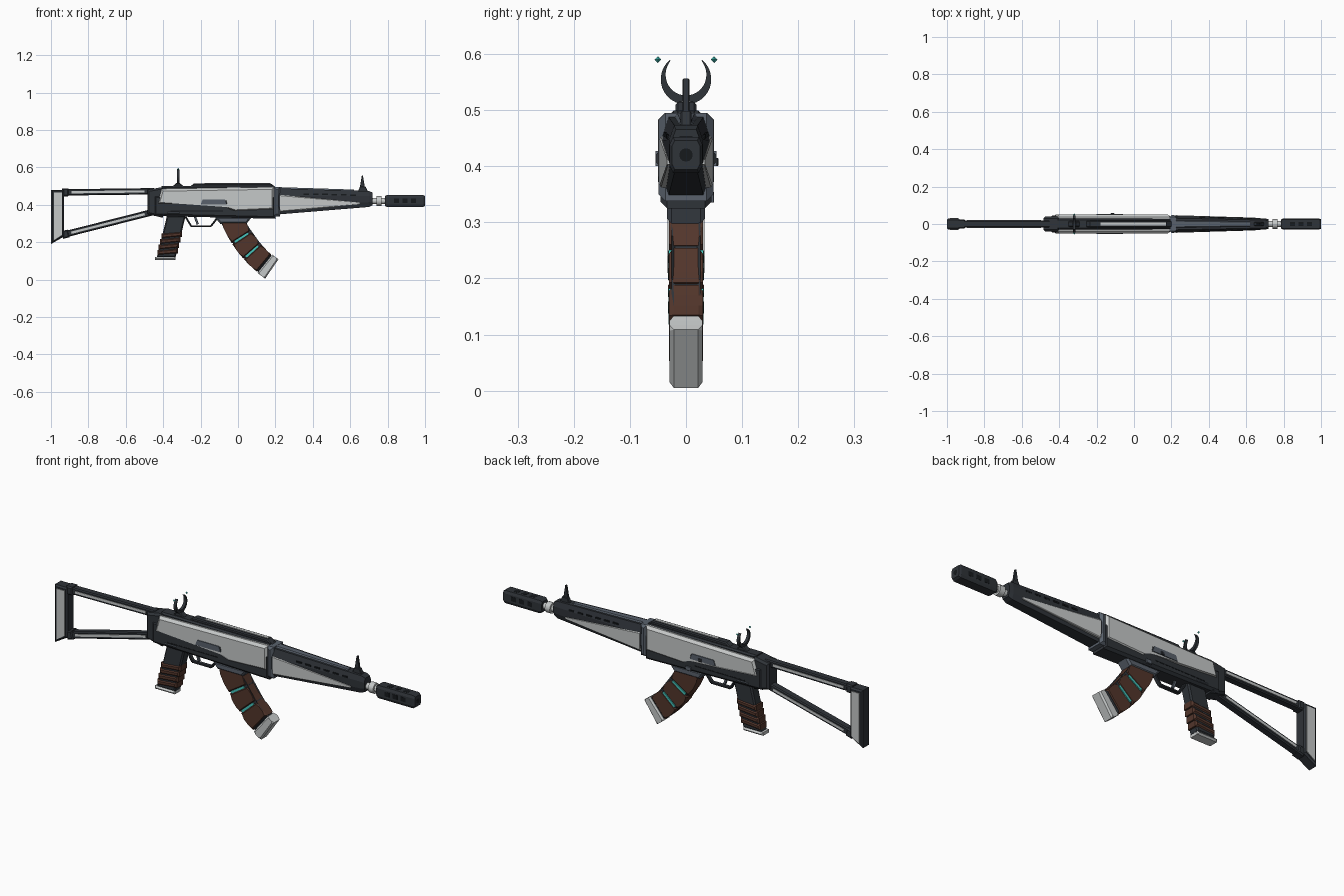
import bpy, bmesh, math
from mathutils import Vector

if "Cube" in bpy.data.objects:
    bpy.data.objects.remove(bpy.data.objects["Cube"], do_unlink=True)

# Shared landmarks: body half width, bore height, body top, fore-end limits
BODY, BORE, TOP = 0.045, 0.42, 0.495
FORE_START, FORE_END = 0.2, 0.72
SIGHT_X = -0.32


def material(name, *rgb):
    m = bpy.data.materials.new(name)
    m.use_nodes = True
    m.diffuse_color = (*rgb, 1)
    m.node_tree.nodes["Principled BSDF"].inputs["Base Color"].default_value = (*rgb, 1)
    return m


DARK = material("charcoal metal", 0.028, 0.033, 0.04)
BLACK = material("black recess", 0.008, 0.01, 0.012)
SLATE = material("slate metal", 0.1, 0.12, 0.15)
LIGHT = material("light grey shell", 0.56, 0.58, 0.58)
BROWN = material("brown grip", 0.085, 0.036, 0.024)
TEAL = material("teal glow", 0.06, 0.55, 0.5)


def finish(name, bm, mat):
    bmesh.ops.recalc_face_normals(bm, faces=bm.faces)
    mesh = bpy.data.meshes.new(name)
    bm.to_mesh(mesh)
    bm.free()
    mesh.materials.append(mat)
    ob = bpy.data.objects.new(name, mesh)
    bpy.context.collection.objects.link(ob)
    return ob


def bridge(bm, rings):
    """Join equal rings of points into a closed skin and return the two caps."""
    rings = [[bm.verts.new(p) for p in ring] for ring in rings]
    for a, b in zip(rings, rings[1:]):
        for i in range(len(a)):
            bm.faces.new((a[i - 1], a[i], b[i], b[i - 1]))
    return [bm.faces.new(rings[0]), bm.faces.new(rings[-1])]


def prism(name, mat, profile, half, y=0, chamfer=True):
    """Extrude a side profile across the body and chamfer both rims in proportion."""
    bm = bmesh.new()
    caps = bridge(bm, [[(px, y + side * half, pz) for px, pz in profile] for side in (-1, 1)])
    if chamfer:
        rim = [e for cap in caps for e in cap.edges]
        bmesh.ops.bevel(bm, geom=rim, offset=half / 4, segments=1,
                        affect='EDGES', clamp_overlap=True)
    return finish(name, bm, mat)


def wedge(name, mat, x, rear, front, half, **options):
    """Four-sided part: its height range at the rear x and at the front x."""
    (x0, x1), (r0, r1), (f0, f1) = x, rear, front
    return prism(name, mat, [(x0, r0), (x1, f0), (x1, f1), (x0, r1)], half, **options)


def block(name, mat, x, z, half, **options):
    return wedge(name, mat, x, z, z, half, **options)


def inlay(name, mat, x, z, half):
    """Plain bar through the body that shows as a thin plate on both sides."""
    return block(name, mat, x, z, half, chamfer=False)


def beam(name, mat, start, end, thick, half, chamfer=True):
    p, q = Vector(start), Vector(end)
    n = (q - p).orthogonal().normalized() * thick
    return prism(name, mat, [p - n, q - n, q + n, p + n], half, chamfer=chamfer)


def trapezoid(name, mat, x, z, slope, half, **options):
    """Profile whose top is shorter than its base by the slope at each end."""
    (x0, x1), (z0, z1) = x, z
    points = [(x0, z0), (x1, z0), (x1 - slope, z1), (x0 + slope, z1)]
    return prism(name, mat, points, half, **options)


def loft(name, mat, sections, cut=0.3):
    """Sections of chamfered rectangles (x, bottom, top, half width) along x."""
    bm, rings = bmesh.new(), []
    for x, low, high, w in sections:
        c, k = cut * (high - low), w * (1 - cut)
        right = [(k, low), (w, low + c), (w, high - c), (k, high)]
        outline = right + [(-y, z) for y, z in reversed(right)]
        rings.append([(x, y, z) for y, z in outline])
    bridge(bm, rings)
    return finish(name, bm, mat)


def rod(name, mat, x, radius, sides=12):
    bm = bmesh.new()
    angles = [math.tau * i / sides for i in range(sides)]
    bridge(bm, [[(px, radius * math.cos(a), BORE + radius * math.sin(a)) for a in angles]
                for px in x])
    ob = finish(name, bm, mat)
    bpy.context.view_layer.objects.active = ob
    ob.select_set(True)
    bpy.ops.object.shade_smooth_by_angle(angle=math.radians(40))
    ob.select_set(False)


# Shoulder stock: butt frame and two striped tubes
wedge("butt_frame", DARK, x=(-1, -0.93), rear=(0.19, 0.48), front=(0.23, 0.48), half=0.03)
wedge("butt_side_panel", LIGHT, x=(-0.985, -0.94), rear=(0.21, 0.465), front=(0.24, 0.465),
      half=0.033, chamfer=False)
for place, start, end in (("upper", Vector((-0.94, 0.466)), Vector((-0.45, 0.472))),
                          ("lower", Vector((-0.94, 0.238)), Vector((-0.45, 0.362)))):
    beam(place + "_stock_tube", DARK, start, end, thick=0.017, half=0.019)
    beam(place + "_stock_stripe", LIGHT, start.lerp(end, 0.1), end.lerp(start, 0.1),
         thick=0.006, half=0.021, chamfer=False)
    beam(place + "_stock_clamp", DARK, start, start.lerp(end, 0.07), thick=0.021, half=0.024)

# Receiver: dark lower body under a light shell with a stepped lower edge
wedge("rear_block", DARK, x=(-0.485, -0.4), rear=(0.35, 0.48), front=(0.33, TOP), half=0.04)
wedge("lower_receiver", DARK, x=(-0.45, FORE_START), rear=(0.34, 0.45), front=(0.325, 0.45),
      half=BODY)
shell_end = FORE_START - 0.005
prism("upper_shell", LIGHT, [(-0.435, 0.4), (-0.41, 0.485), (shell_end, TOP),
                             (shell_end, 0.37), (-0.02, 0.36), (-0.055, 0.4)], half=0.05)
block("shell_top_cover", DARK, x=(-0.41, shell_end), z=(0.45, TOP + 0.004), half=0.03)
trapezoid("top_ridge", DARK, x=(-0.26, FORE_START), z=(TOP, 0.514), slope=0.025, half=0.019)
inlay("top_ridge_strip", LIGHT, x=(-0.18, 0.17), z=(TOP, 0.517), half=0.008)
trapezoid("side_port_frame", DARK, x=(-0.21, -0.045), z=(0.393, 0.434), slope=0.01,
          half=BODY + 0.008)
trapezoid("side_port", SLATE, x=(-0.2, -0.06), z=(0.4, 0.427), slope=0.01,
          half=BODY + 0.009, chamfer=False)
inlay("side_groove", BLACK, x=(-0.36, -0.08), z=(0.363, 0.368), half=BODY + 0.001)
block("selector", SLATE, x=(-0.38, -0.31), z=(0.352, 0.362), half=BODY + 0.003)
block("bolt_handle", DARK, x=(-0.125, -0.105), z=(0.4, 0.415), half=0.008, y=0.05)
block("catch_lever", SLATE, x=(-0.06, -0.03), z=(0.335, 0.355), half=0.005, y=BODY)

# Fore-end: tapered octagon with tapered inlays
block("front_collar", SLATE, x=(0.19, 0.225), z=(0.338, TOP), half=BODY + 0.004)
loft("handguard", DARK, [(FORE_START, 0.347, 0.488, BODY), (0.7, 0.388, 0.473, 0.03),
                         (FORE_END, 0.397, 0.465, 0.026)])
loft("handguard_side_panel", LIGHT, [(0.225, 0.362, 0.453, BODY + 0.002),
                                     (0.65, 0.403, 0.412, 0.034)], cut=0.05)
loft("handguard_top_rail", SLATE, [(0.22, 0.46, 0.494, 0.022), (0.62, 0.45, 0.481, 0.014)])
for i in range(6):
    along = 0.15 + 0.05 * i
    x, z = FORE_START + along, BORE + 0.037 - along / 40
    inlay("vent_slot", BLACK, x=(x, x + 0.03), z=(z, z + 0.008), half=BODY - 0.03 * along)

# Front sight: a spike on a sloped foot
trapezoid("front_sight_foot", DARK, x=(0.635, 0.7), z=(0.46, 0.498), slope=0.018, half=0.01)
trapezoid("front_sight_spike", DARK, x=(0.648, 0.682), z=(0.47, 0.556), slope=0.014, half=0.006)

# Barrel and muzzle brake
rod("barrel", LIGHT, x=(0.71, 0.8), radius=0.016)
rod("barrel_collar", LIGHT, x=(0.74, 0.768), radius=0.026)
loft("muzzle_brake", DARK, [(0.785, 0.394, 0.446, 0.024), (0.795, 0.388, 0.452, 0.029),
                            (0.99, 0.388, 0.452, 0.029), (1, 0.394, 0.446, 0.025)], cut=0.2)
for i in range(3):
    x = 0.835 + BODY * i
    inlay("muzzle_side_slot", BLACK, x=(x, x + 0.026), z=(0.41, 0.432), half=0.03)
    inlay("muzzle_top_slot", BLACK, x=(x, x + 0.026), z=(BORE, 0.453), half=0.012)
rod("muzzle_bore", BLACK, x=(0.98, 1.0005), radius=0.012)

# Rear sight: tapering open crescent with two glowing beads
bm, rings = bmesh.new(), []
ring_radius, ring_z, steps = BODY, 0.555, 24
for i in range(steps + 1):
    t = i / steps
    angle = math.radians(130 + 280 * t)
    inside = ring_radius - 0.002 - 0.014 * math.sin(math.pi * t)
    rings.append([(SIGHT_X + dx, r * math.cos(angle), ring_z + r * math.sin(angle))
                  for dx, r in ((-0.007, ring_radius), (0.007, ring_radius),
                                (0.007, inside), (-0.007, inside))])
bridge(bm, rings)
finish("rear_sight_crescent", bm, DARK)
trapezoid("rear_sight_stem", DARK, x=(-0.36, -0.28), z=(0.49, 0.515), slope=0.03, half=0.016)
for side in (-1, 1):
    bm = bmesh.new()
    bmesh.ops.create_uvsphere(bm, u_segments=4, v_segments=2, radius=0.006)
    bmesh.ops.translate(bm, verts=bm.verts, vec=(SIGHT_X, side * 0.05, 0.59))
    finish("sight_bead", bm, TEAL)

# Pistol grip: leaning core wrapped in slanted bands
grip_top, grip_low = Vector((-0.33, 0.34)), Vector((-0.384, 0.118))
across = Vector((0.05, 0))
prism("grip_core", DARK, [grip_low - across, grip_low + across, grip_top + across,
                          grip_top - across], half=0.027)
for i in range(4):
    centre = grip_top.lerp(grip_low, 0.46 + 0.135 * i)
    x, z = centre
    wedge("grip_band", BROWN, x=(x - 0.055, x + 0.055), rear=(z - 0.019, z + 0.009),
          front=(z - 0.009, z + 0.019), half=0.032)
block("grip_foot", LIGHT, x=(-0.445, -0.335), z=(0.104, 0.12), half=0.03)

# Trigger and guard
guard = [(-0.28, 0.335), (-0.25, 0.285), (-0.145, 0.285), (-0.11, 0.33)]
for start, end in zip(guard, guard[1:]):
    beam("trigger_guard", DARK, start, end, thick=0.005, half=0.011)
beam("trigger", SLATE, (-0.23, 0.335), (-0.215, 0.295), thick=0.006, half=0.006)

# Curved magazine: slices of one arc, with glowing joints
ARC_CENTRE, ARC_RADIUS = Vector((0.515, 0.543)), 0.59


def arc_slice(name, mat, start, end, depth, half, chamfer=True):
    angles = [math.radians(start + (end - start) * k / 3) for k in range(4)]
    spokes = [Vector((-math.cos(a), -math.sin(a))) for a in angles]
    rear = [ARC_CENTRE + s * (ARC_RADIUS + depth) for s in spokes]
    front = [ARC_CENTRE + s * (ARC_RADIUS - depth) for s in spokes]
    prism(name, mat, rear + front[::-1], half, chamfer=chamfer)


trapezoid("magazine_well", SLATE, x=(-0.125, 0.075), z=(0.335, 0.298), slope=0.03, half=0.034)
joints = [20, 33, 42, 51]
arc_slice("magazine_core", DARK, joints[0], joints[-1], depth=0.056, half=0.026)
for start, end in zip(joints, joints[1:]):
    arc_slice("magazine_segment", BROWN, start, end - 0.6, depth=0.06, half=0.03)
for joint in joints[1:3]:
    arc_slice("magazine_glow", TEAL, joint - 0.8, joint + 0.3, depth=0.042, half=0.031,
              chamfer=False)
arc_slice("magazine_foot", LIGHT, joints[-1], 55.5, depth=0.063, half=0.029)
